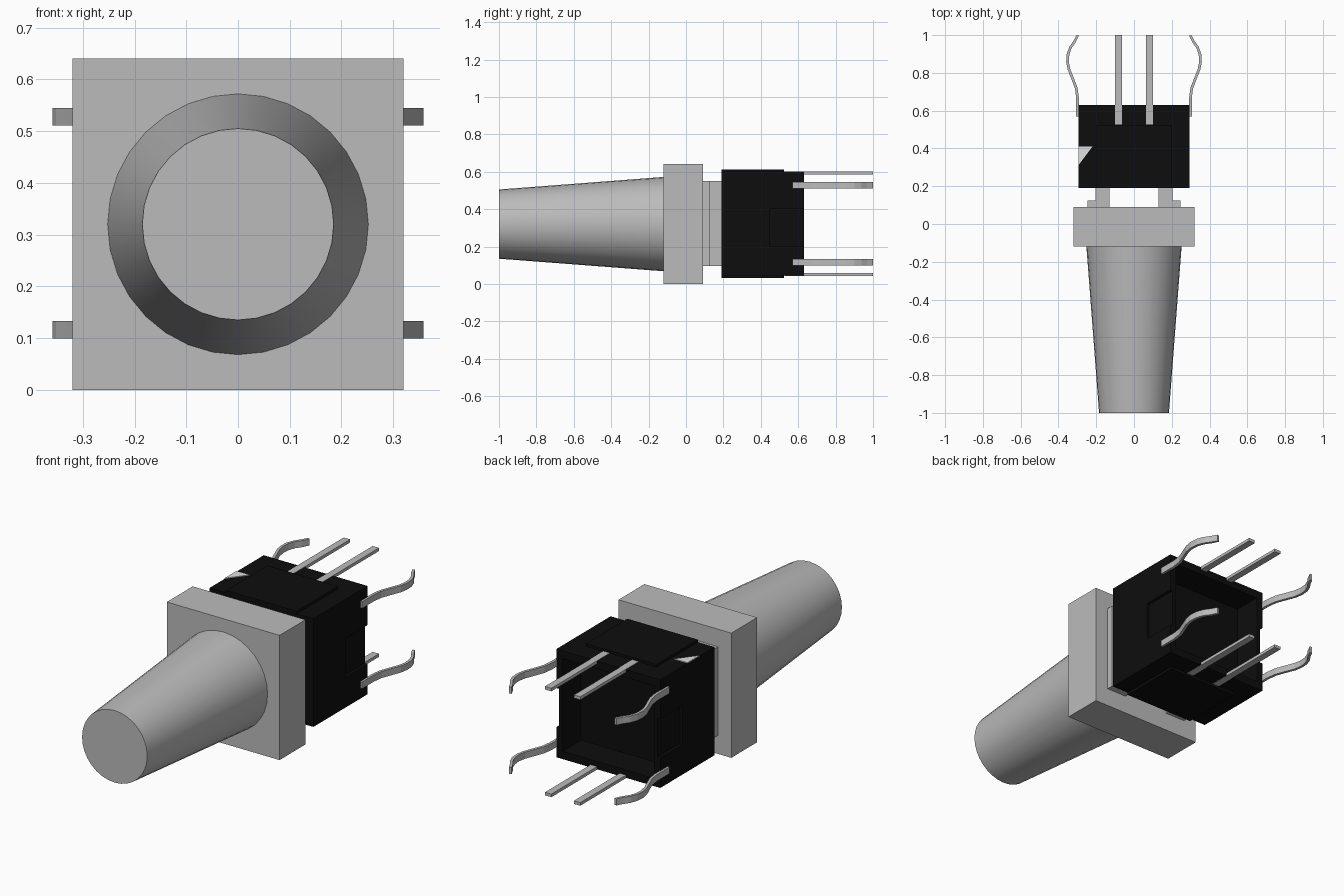
import bpy, bmesh, math
from mathutils import Matrix, Vector

cube = bpy.data.objects.get("Cube")
if cube:
    bpy.data.objects.remove(cube, do_unlink=True)

MID = 0.32  # height of the central axis


def material(name, value):
    m = bpy.data.materials.new(name)
    m.use_nodes = True
    colour = (value, value, value, 1)
    m.diffuse_color = colour
    m.node_tree.nodes["Principled BSDF"].inputs["Base Color"].default_value = colour
    return m


GREY = material("light grey", 0.5)
BLACK = material("black", 0.004)
WHITE = material("off white", 0.75)


def finish(name, bm, mat):
    bmesh.ops.recalc_face_normals(bm, faces=bm.faces)
    mesh = bpy.data.meshes.new(name)
    bm.to_mesh(mesh)
    bm.free()
    mesh.materials.append(mat)
    obj = bpy.data.objects.new(name, mesh)
    bpy.context.collection.objects.link(obj)
    return obj


def box(name, x, y, z, mat):
    bm = bmesh.new()
    bmesh.ops.create_cube(bm, size=1)
    for v in bm.verts:
        v.co = [lo + (c + 0.5) * (hi - lo) for c, (lo, hi) in zip(v.co, (x, y, z))]
    return finish(name, bm, mat)


def prism(name, outline, z0, z1, mat):
    """Extrude an outline in plan upwards."""
    bm = bmesh.new()
    face = bm.faces.new([bm.verts.new((x, y, z0)) for x, y in outline])
    top = bmesh.ops.extrude_face_region(bm, geom=[face])["geom"]
    for v in top:
        if isinstance(v, bmesh.types.BMVert):
            v.co.z = z1
    return finish(name, bm, mat)


def cut(target, cutter):
    cutter.hide_render = True
    mod = target.modifiers.new("cut", "BOOLEAN")
    mod.object = cutter
    mod.solver = "EXACT"
    bpy.context.view_layer.objects.active = target
    bpy.ops.object.modifier_apply(modifier=mod.name)
    bpy.data.objects.remove(cutter, do_unlink=True)


# Tapered push button
bm = bmesh.new()
bmesh.ops.create_cone(bm, cap_ends=True, segments=32, radius1=0.252, radius2=0.185, depth=0.88)
turn = Matrix.Translation((0, -0.56, MID)) @ Matrix.Rotation(math.pi / 2, 4, "X")
bmesh.ops.transform(bm, matrix=turn, verts=bm.verts)
button = finish("button", bm, GREY)
bpy.ops.object.select_all(action="DESELECT")
button.select_set(True)
bpy.context.view_layer.objects.active = button
bpy.ops.object.shade_smooth_by_angle(angle=math.radians(30))

# Square collar
box("collar", (-0.32, 0.32), (-0.12, 0.09), (0, 0.64), GREY)

# Housing with an open back and shallow side recesses
housing = box("housing", (-0.295, 0.295), (0.19, 0.63), (0.045, 0.6), BLACK)
cut(housing, box("cavity", (-0.26, 0.26), (0.48, 0.7), (0.085, 0.56), BLACK))
for s in (-1, 1):
    side = sorted((s * 0.28, s * 0.35))
    cut(housing, box("side_recess", side, (0.45, 0.7), (0.2, 0.4), BLACK))

# Raised cover plates on top and bottom
box("top_cover", (-0.2, 0.2), (0.19, 0.525), (0.59, 0.613), BLACK)
box("bottom_cover", (-0.2, 0.2), (0.19, 0.525), (0.032, 0.055), BLACK)

# Corner marker
prism("corner_marker", [(-0.295, 0.31), (-0.22, 0.41), (-0.295, 0.41)], 0.599, 0.604, WHITE)

# Bent side pins, centre line in plan
BEND = [(0.299, 0.57), (0.299, 0.67), (0.306, 0.72), (0.325, 0.77), (0.345, 0.82),
        (0.352, 0.86), (0.349, 0.9), (0.336, 0.935), (0.315, 0.965), (0.298, 1.0)]


def ribbon(points, half):
    """Outline of a strip following the centre line."""
    left, right = [], []
    for i, p in enumerate(points):
        a, b = points[max(i - 1, 0)], points[min(i + 1, len(points) - 1)]
        d = (Vector(b) - Vector(a)).normalized()
        n = Vector((-d.y, d.x)) * half
        left.append(Vector(p) + n)
        right.append(Vector(p) - n)
    return [(v.x, min(v.y, 1)) for v in left + right[::-1]]


strip = ribbon(BEND, 0.007)
for s, side in ((1, "left"), (-1, "right")):
    # Stem legs joining collar and housing
    box(f"{side}_stem_foot", sorted((s * 0.13, s * 0.245)), (0.09, 0.125), (0.095, 0.55), GREY)
    box(f"{side}_stem_leg", sorted((s * 0.13, s * 0.205)), (0.125, 0.195), (0.095, 0.55), GREY)
    for level, z, flat in (("upper", 0.528, 0.594), ("lower", 0.116, 0.051)):
        prism(f"{side}_{level}_bent_pin", [(s * x, y) for x, y in strip],
              z - 0.017, z + 0.017, GREY)
        # Straight pins along the top and bottom
        box(f"{side}_{level}_straight_pin", sorted((s * 0.064, s * 0.1)), (0.526, 1),
            (flat - 0.008, flat + 0.008), GREY)
